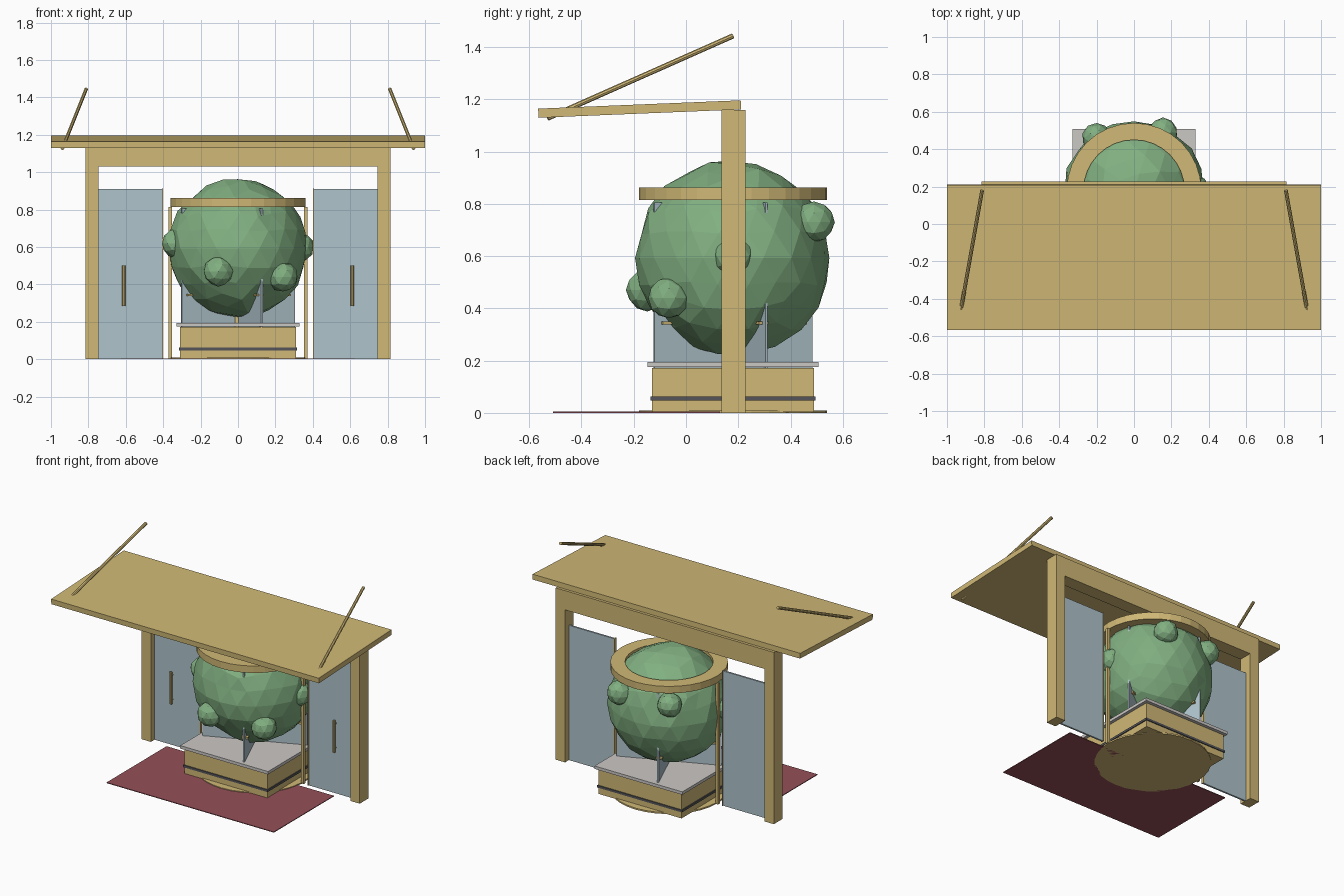
import bpy, bmesh, math, random
from mathutils import Vector, Matrix

if "Cube" in bpy.data.objects:
    bpy.data.objects.remove(bpy.data.objects["Cube"])

random.seed(4)
CY = 0.18                      # y of the drum axis


def material(name, rgb):
    m = bpy.data.materials.new(name)
    m.diffuse_color = (*rgb, 1)
    m.use_nodes = True
    m.node_tree.nodes["Principled BSDF"].inputs["Base Color"].default_value = m.diffuse_color
    return m


GOLD = material("brass", (0.63, 0.48, 0.18))
GLASS = material("glass", (0.43, 0.55, 0.60))
GREEN = material("foliage", (0.22, 0.43, 0.22))
RED = material("red_mat", (0.30, 0.08, 0.10))
DARK = material("dark_band", (0.09, 0.09, 0.10))
STONE = material("pale_stone", (0.60, 0.58, 0.56))


def finish(name, bm, mat):
    bmesh.ops.recalc_face_normals(bm, faces=bm.faces)
    me = bpy.data.meshes.new(name)
    bm.to_mesh(me)
    bm.free()
    me.materials.append(mat)
    ob = bpy.data.objects.new(name, me)
    bpy.context.collection.objects.link(ob)
    return ob


def box(name, x, y, z, mat):
    """Box from (min, max) ranges."""
    bm = bmesh.new()
    size = [b - a for a, b in (x, y, z)]
    mid = [(a + b) / 2 for a, b in (x, y, z)]
    bmesh.ops.create_cube(bm, size=1, matrix=Matrix.Translation(mid) @ Matrix.Diagonal((*size, 1)))
    return finish(name, bm, mat)


def side_box(name, s, x, y, z, mat):
    return box(name, sorted((s * x[0], s * x[1])), y, z, mat)


def rod(name, a, b, r, mat, sides=8):
    a, b = Vector(a), Vector(b)
    d = b - a
    mx = Matrix.Translation((a + b) / 2) @ d.to_track_quat('Z', 'Y').to_matrix().to_4x4()
    bm = bmesh.new()
    bmesh.ops.create_cone(bm, cap_ends=True, segments=sides, radius1=r, radius2=r,
                          depth=d.length, matrix=mx)
    return finish(name, bm, mat)


def ball(name, c, r, sub, mat, rough=0.0):
    bm = bmesh.new()
    bmesh.ops.create_icosphere(bm, subdivisions=sub, radius=r)
    for v in bm.verts:
        v.co *= 1 + random.uniform(-rough, rough)
    bmesh.ops.translate(bm, verts=bm.verts, vec=c)
    return finish(name, bm, mat)


def ring(name, r_out, r_in, z0, z1, mat, n=32):
    bm = bmesh.new()
    prof = [(r_out, z0), (r_out, z1), (r_in, z1), (r_in, z0)]
    rows = []
    for i in range(n):
        a = 2 * math.pi * i / n
        rows.append([bm.verts.new((r * math.cos(a), CY + r * math.sin(a), z)) for r, z in prof])
    for i in range(n):
        p, q = rows[i], rows[(i + 1) % n]
        for k in range(4):
            bm.faces.new((p[k], q[k], q[(k + 1) % 4], p[(k + 1) % 4]))
    return finish(name, bm, mat)


# sloping canopy
canopy = box("canopy", (-1, 1), (-0.388, 0.388), (-0.0175, 0.0175), GOLD)
canopy.location = (0, -0.1775, 1.163)
canopy.rotation_euler.x = 0.041

# portal header
box("portal_header", (-0.745, 0.745), (0.135, 0.227), (1.03, 1.16), GOLD)

# mirrored parts: portal posts, tie rods, side doors, drum posts
for s, tag in ((-1, "left"), (1, "right")):
    side_box(tag + "_portal_post", s, (0.745, 0.815), (0.135, 0.227), (0, 1.16), GOLD)
    rod(tag + "_tie_rod", (s * 0.938, -0.53, 1.128), (s * 0.812, 0.18, 1.443), 0.01, GOLD)
    side_box(tag + "_side_door", s, (0.406, 0.745), (0.174, 0.186), (0, 0.91), GLASS)
    side_box(tag + "_door_edge", s, (0.401, 0.407), (0.17, 0.19), (0, 0.912), GOLD)
    rod(tag + "_door_handle", (s * 0.61, 0.155, 0.285), (s * 0.61, 0.155, 0.50), 0.009, GOLD)
    for z in (0.31, 0.475):
        rod(tag + "_handle_mount", (s * 0.61, 0.155, z), (s * 0.61, 0.176, z), 0.005, GOLD)
    side_box(tag + "_drum_post", s, (0.352, 0.372), (0.17, 0.19), (0, 0.815), GOLD)

# revolving drum: floor disc, top ring, shaft
rod("drum_floor", (0, CY, 0), (0, CY, 0.01), 0.36, GOLD, 32)
ring("drum_ring", 0.36, 0.27, 0.815, 0.862, GOLD)
rod("centre_shaft", (0, CY, 0.01), (0, CY, 0.82), 0.022, GOLD, 12)

# four glass wings with push bars
for i in range(4):
    ang = math.radians(23 + 90 * i)
    wing = box("door_wing", (0.02, 0.328), (-0.005, 0.005), (0.02, 0.805), GLASS)
    bar = box("push_bar", (0.06, 0.30), (-0.02, 0.02), (0.338, 0.35), GOLD)
    for ob in (wing, bar):
        ob.location.y = CY
        ob.rotation_euler.z = ang

# square planter with dark band and stone rim
box("planter", (-0.31, 0.31), (CY - 0.31, CY + 0.31), (0.004, 0.172), GOLD)
box("planter_band", (-0.316, 0.316), (CY - 0.316, CY + 0.316), (0.048, 0.063), DARK)
box("planter_rim", (-0.328, 0.328), (CY - 0.328, CY + 0.328), (0.175, 0.195), STONE)

# faceted foliage ball with smaller clumps
ball("foliage", (0, CY, 0.593), 0.373, 3, GREEN, 0.022)
for c, r in (((-0.105, -0.148, 0.47), 0.08), ((0.24, -0.065, 0.44), 0.08),
             ((0.33, 0.18, 0.60), 0.078), ((-0.33, 0.10, 0.62), 0.078),
             ((0.155, 0.49, 0.73), 0.078), ((-0.20, 0.46, 0.73), 0.078)):
    ball("foliage_clump", c, r, 2, GREEN, 0.03)

# entrance mat
box("entrance_mat", (-0.625, 0.625), (-0.51, 0.13), (0, 0.005), RED)
